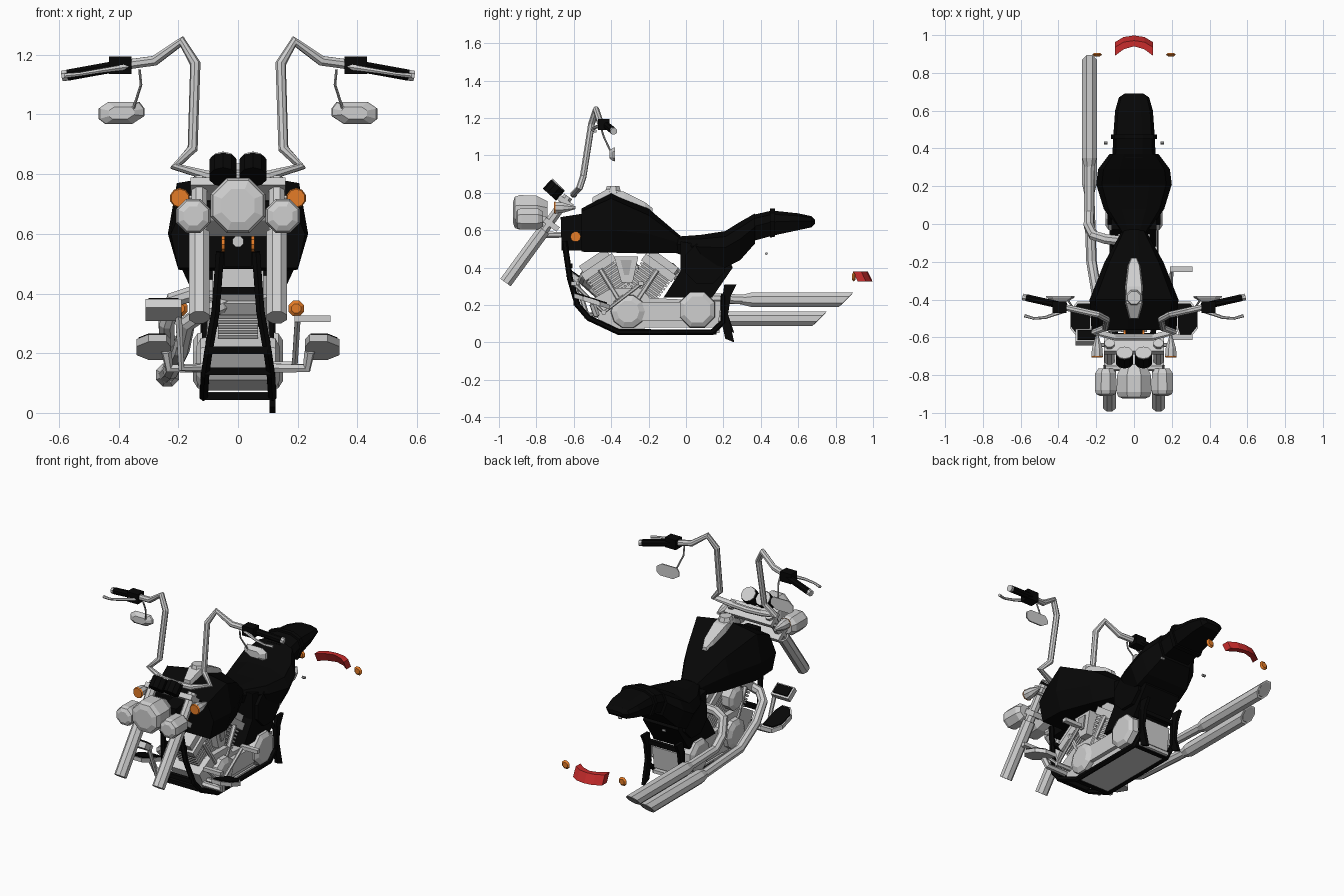
import bpy, bmesh, math
from mathutils import Vector, Matrix

cube = bpy.data.objects.get("Cube")
if cube:
    bpy.data.objects.remove(cube, do_unlink=True)


def material(name, rgb):
    m = bpy.data.materials.new(name)
    m.use_nodes = True
    m.diffuse_color = (*rgb, 1)
    m.node_tree.nodes["Principled BSDF"].inputs["Base Color"].default_value = (*rgb, 1)
    return m


BLACK = material("black paint", (0.002, 0.002, 0.002))
CHROME = material("chrome", (0.62, 0.62, 0.62))
STEEL = material("dull steel", (0.42, 0.42, 0.42))
ORANGE = material("amber lens", (0.78, 0.2, 0.02))
RED = material("red lens", (0.58, 0.025, 0.025))


def loft(name, rings, mat):
    """Skin a list of equal rings and cap both ends."""
    bm = bmesh.new()
    rows = [[bm.verts.new(p) for p in ring] for ring in rings]
    for a, b in zip(rows, rows[1:]):
        for i in range(len(a)):
            j = (i + 1) % len(a)
            bm.faces.new((a[i], a[j], b[j], b[i]))
    bm.faces.new(rows[0])
    bm.faces.new(rows[-1])
    bmesh.ops.recalc_face_normals(bm, faces=bm.faces)
    mesh = bpy.data.meshes.new(name)
    bm.to_mesh(mesh)
    bm.free()
    mesh.materials.append(mat)
    ob = bpy.data.objects.new(name, mesh)
    bpy.context.collection.objects.link(ob)


def tube(name, pts, radii, mat, sides=8, slash=0):
    """Sweep a polygon along a path; radii may vary, slash shears the last ring."""
    pts = [Vector(p) for p in pts]
    if not isinstance(radii, (list, tuple)):
        radii = [radii] * len(pts)
    rings, t0, u = [], None, None
    for i, p in enumerate(pts):
        t = Vector()
        if i > 0:
            t += (p - pts[i - 1]).normalized()
        if i < len(pts) - 1:
            t += (pts[i + 1] - p).normalized()
        t.normalize()
        if u is None:
            ref = Vector((1, 0, 0)) if abs(t.x) < 0.7 else Vector((0, 0, 1))
            u = (ref - t * ref.dot(t)).normalized()
        else:
            u = t0.rotation_difference(t) @ u
        t0, v = t, t.cross(u)
        ring = []
        for k in range(sides):
            a = 2 * math.pi * (k + 0.5) / sides
            ring.append(p + radii[i] * (u * math.cos(a) + v * math.sin(a)))
        rings.append(ring)
    if slash:
        for q in rings[-1]:
            q.y += slash * (q.z - pts[-1].z)
    loft(name, rings, mat)


def box(name, c, size, mat, tilt=0):
    """Box tilted about the x axis by degrees."""
    r = Matrix.Rotation(math.radians(tilt), 3, 'X')
    x, y, z = (s / 2 for s in size)
    loft(name, [[Vector(c) + r @ Vector((sx * x, sy * y, sz * z))
                 for sx, sy in ((-1, -1), (1, -1), (1, 1), (-1, 1))] for sz in (-1, 1)], mat)


def prism(name, profile, x0, x1, mat):
    """Extrude a (y, z) outline across x."""
    loft(name, [[(x, y, z) for y, z in profile] for x in (x0, x1)], mat)


def body(name, sections, mat):
    """Loft mirrored half sections: (y, [(x, z), ...])."""
    loft(name, [[(x, y, z) for x, z in half] + [(-x, y, z) for x, z in reversed(half)]
                for y, half in sections], mat)


def pad(y, w, z0, z1):
    h = z1 - z0
    return y, [(w * .4, z1), (w * .85, z1 - h * .15), (w, z0 + h * .55), (w * .75, z0)]


# Fuel tank, its console and the narrow steering neck
body("fuel_tank", [
    (-.56, [(.03, .715), (.18, .70), (.225, .6), (.2, .485)]),
    (-.40, [(.03, .80), (.205, .77), (.235, .6), (.2, .48)]),
    (-.20, [(.03, .715), (.13, .68), (.155, .58), (.13, .475)]),
    (-.03, [(.02, .57), (.05, .555), (.06, .53), (.05, .48)])], BLACK)
body("tank_console", [
    (-.50, [(.02, .775), (.03, .72)]), (-.42, [(.04, .82), (.052, .76)]),
    (-.33, [(.04, .805), (.052, .74)]), (-.22, [(.028, .75), (.04, .69)]),
    (-.18, [(.012, .718), (.02, .68)])], CHROME)
tube("fuel_cap", [(0, -.39, .80), (0, -.39, .835)], [.048, .036], CHROME)
prism("steering_neck", [(-.67, .67), (-.665, .49), (-.54, .49), (-.54, .69)], -.045, .045, BLACK)

# Seats and the covers beneath
body("rider_seat", [pad(-.06, .06, .48, .565), pad(.08, .16, .43, .575), pad(.21, .2, .40, .595),
                    pad(.29, .19, .44, .645), pad(.37, .13, .53, .69)], BLACK)
body("pillion_seat", [pad(.35, .115, .54, .68), pad(.46, .11, .57, .705), pad(.6, .1, .60, .69),
                      pad(.67, .08, .615, .675), pad(.69, .05, .635, .655)], BLACK)
body("seat_strap", [pad(.45, .122, .56, .715), pad(.475, .122, .565, .715)], BLACK)
prism("side_cover", [(-.12, .24), (.14, .24), (.25, .40), (.2, .5), (-.03, .54), (-.03, .38)], -.12, .12, BLACK)
tube("oil_tank", [(-.14, .1, .42), (.14, .1, .42)], .115, BLACK)

# V-twin engine with finned cylinders
for label, y, tilt in (("front", -.33, 34), ("rear", -.29, -36)):
    a = math.radians(tilt)
    d = Vector((0, -math.sin(a), math.cos(a)))
    base = Vector((0, y, .2))
    box(label + "_cylinder", base + d * .12, (.11, .165, .24), STEEL, tilt)
    for i in range(9):
        box(label + "_fin", base + d * (.05 + i * .02), (.135, .19, .012), CHROME, tilt)
    box(label + "_cylinder_head", base + d * .245, (.17, .2, .045), CHROME, tilt)
    box(label + "_rocker_cover", base + d * .285, (.14, .17, .045), CHROME, tilt)
    for s in (-1, 1):
        tube(label + "_pushrod_tube", [base + Vector((s * .1, 0, -.02)), base + d * .23 + Vector((s * .085, 0, 0))],
             .014, CHROME, 6)
prism("intake_cover", [(-.385, .46), (-.255, .46), (-.285, .32), (-.345, .32)], -.06, .11, CHROME)
prism("intake_badge", [(-.35, .44), (-.29, .44), (-.305, .36), (-.33, .36)], .11, .118, STEEL)
tube("air_cleaner", [(-.05, -.32, .38), (-.12, -.32, .38), (-.135, -.32, .38)], [.07, .075, .05], CHROME)
prism("crankcase", [(-.52, .22), (-.46, .11), (-.38, .075), (-.22, .075), (-.16, .2), (-.24, .29), (-.4, .29)],
      -.1, .1, CHROME)
prism("gearbox", [(-.25, .08), (.17, .08), (.19, .22), (-.25, .24)], -.1, .1, CHROME)
for s in (-1, 1):
    tube("crank_cover", [(s * .09, -.31, .165), (s * .125, -.31, .165), (s * .14, -.31, .165)],
         [.095, .09, .06], CHROME, 10)
    tube("clutch_cover", [(s * .09, .06, .175), (s * .135, .06, .175), (s * .15, .06, .175)],
         [.105, .1, .075], CHROME)
box("primary_case", (.11, -.12, .165), (.03, .3, .1), CHROME)
box("belly_plate", (0, -.09, .06), (.2, .54, .02), CHROME)

# Cradle frame
for s in (-1, 1):
    tube("frame_rail", [(s * .06, -.65, .54), (s * .075, -.62, .34), (s * .1, -.58, .2), (s * .11, -.52, .13),
                        (s * .115, -.36, .055), (s * .115, .14, .055), (s * .115, .2, .11), (s * .115, .2, .25)],
         .016, BLACK, 6)
    foot = 0 if s > 0 else .05
    prism("rear_bracket", [(.205, .31), (.27, .31), (.24, .25), (.225, .15), (.258, foot), (.21, foot + .02),
                           (.185, .13), (.195, .24)], s * .105, s * .125, BLACK)
    tube("fender_bolt", [(s * .14, .43, .475), (s * .16, .43, .475)], .008, STEEL, 6)
for y, z, w in ((-.59, .21, .2), (-.53, .14, .22), (-.36, .055, .23), (.15, .055, .23), (.2, .25, .23), (-.62, .41, .15)):
    box("frame_crossbar", (0, y, z), (w, .025, .025), BLACK)

# Front fork, clamps and lamps
for z, y in ((.75, -.645), (.63, -.72)):
    box("fork_clamp", (0, y, z), (.32, .09, .03), CHROME, -36)
tube("headlight", [(0, -.925, .695), (0, -.915, .695), (0, -.89, .695), (0, -.80, .695), (0, -.74, .695)],
     [.06, .09, .1, .097, .065], CHROME)
tube("lamp_bar", [(-.15, -.76, .66), (.15, -.76, .66)], .018, CHROME, 6)
tube("horn", [(0, -.76, .575), (0, -.66, .575)], [.02, .016], CHROME)
for s in (-1, 1):
    tube("fork_slider", [(s * .13, -.965, .32), (s * .13, -.76, .6)], .037, CHROME)
    tube("fork_tube", [(s * .13, -.76, .6), (s * .13, -.63, .78)], .028, CHROME)
    tube("spot_lamp", [(s * .15, y, .66) for y in (-.91, -.9, -.88, -.79, -.765)],
         [.035, .055, .062, .06, .042], CHROME)
    tube("front_signal_body", [(s * .195, -.699, .72), (s * .195, -.66, .72), (s * .195, -.59, .72)],
         [.033, .03, .008], CHROME)
    tube("front_signal_lens", [(s * .195, -.706, .72), (s * .195, -.698, .72)], [.03, .034], ORANGE, 10)
    tube("signal_arm", [(s * .13, -.64, .72), (s * .195, -.64, .72)], .01, CHROME, 6)
    tube("neck_reflector", [(s * .04, -.59, .565), (s * .056, -.59, .565)], .028, ORANGE, 10)
    tube("gauge", [(s * .05, -.73, .79), (s * .05, -.685, .84)], .048, BLACK, 10)
    tube("gauge_face", [(s * .05, -.685, .84), (s * .05, -.681, .844)], .045, CHROME, 10)

    # Handlebar half with grip, lever and mirror
    tube("handlebar", [(0, -.6, .79), (s * .1, -.6, .795), (s * .21, -.57, .825), (s * .152, -.55, .885),
                       (s * .143, -.505, 1.17), (s * .188, -.48, 1.245), (s * .28, -.46, 1.18),
                       (s * .37, -.44, 1.168)], .018, CHROME)
    tube("grip", [(s * .36, -.437, 1.17), (s * .57, -.39, 1.132)], .02, BLACK)
    tube("grip_end", [(s * .57, -.39, 1.132), (s * .588, -.386, 1.129)], .019, CHROME)
    box("switch_housing", (s * .395, -.44, 1.165), (.075, .06, .06), BLACK)
    tube("lever", [(s * .37, -.46, 1.16), (s * .47, -.495, 1.145), (s * .53, -.5, 1.135), (s * .58, -.485, 1.13)],
         [.011, .008, .007, .009], CHROME, 6)
    tube("mirror_stem", [(s * .33, -.455, 1.15), (s * .325, -.44, 1.1), (s * .352, -.4, 1.015)], .005, STEEL, 6)
    outline = [(.467, .985), (.467, 1.02), (.435, 1.042), (.33, 1.042), (.313, 1.02), (.313, .995), (.355, .968),
               (.445, .968)]
    loft("mirror", [[(s * (.39 + (x - .39) * k), y, 1.005 + (z - 1.005) * k) for x, z in outline]
                    for y, k in ((-.41, .55), (-.39, .95), (-.38, 1))], CHROME)

    # Footboard
    shape = [(.24, -.6), (.3, -.6), (.34, -.55), (.34, -.46), (.3, -.41), (.225, -.41), (.225, -.55)]
    for part, k, lo, hi, mat in (("footboard", 1, 0, .025, CHROME), ("footboard_pad", .88, .025, .032, BLACK)):
        loft(part, [[(s * (.283 + (x - .283) * k), -.505 + (y + .505) * k, .208 - .32 * (y + .505) * k + h)
                     for x, y in shape] for h in (lo, hi)], mat)
    tube("footboard_mount", [(s * .1, -.48, .15), (s * .23, -.48, .15), (s * .24, -.5, .205)], .018, CHROME, 6)

# Foot controls
box("brake_pedal", (-.25, -.6, .345), (.12, .08, .035), CHROME, -35)
box("brake_pedal_pad", (-.25, -.588, .364), (.1, .06, .008), BLACK, -35)
tube("brake_arm", [(-.2, -.59, .34), (-.19, -.53, .15), (-.1, -.48, .15)], .013, CHROME, 6)
tube("shift_arm", [(.2, -.6, .315), (.19, -.44, .16), (.2, -.24, .315)], .011, CHROME, 6)
for y in (-.6, -.24):
    box("shift_peg", (.25, y, .315), (.12, .028, .022), CHROME)
tube("shift_pivot", [(.1, -.44, .16), (.2, -.44, .16)], .014, CHROME, 6)

# Exhaust headers and slash-cut mufflers
tube("rear_header", [(-.06, -.09, .40), (-.15, -.08, .40), (-.215, -.06, .38), (-.24, -.01, .30),
                     (-.238, .06, .24), (-.235, .34, .228)], .028, CHROME)
tube("front_header", [(.01, -.48, .39), (-.06, -.54, .36), (-.12, -.55, .335), (-.17, -.51, .3), (-.19, -.41, .21),
                      (-.225, -.2, .14), (-.24, .22, .127)], .028, CHROME)
for label, z, start, end in (("upper", .228, .3, .855), ("lower", .127, .16, .715)):
    tube(label + "_muffler", [(-.236, start, z), (-.236, start + .05, z), (-.236, end, z)],
         [.028, .042, .042], CHROME, slash=1)
    tube(label + "_muffler_bore", [(-.236, end - .05, z), (-.236, end + .003, z)], .033, STEEL, slash=1)

# Rear lamps
arc = [(-.1, .93), (-.055, .957), (0, .965), (.055, .957), (.1, .93)]
loft("tail_light", [[(x, y + dy, z) for x, y in arc]
                    + [(x, y + dy - .03 - .15 * abs(x), z) for x, y in reversed(arc)]
                    for z, dy in ((.325, .033), (.38, .006))], RED)
for s in (-1, 1):
    tube("rear_signal", [(s * .195, .888, .35), (s * .195, .897, .35), (s * .195, .906, .35)],
         [.017, .028, .017], ORANGE)
